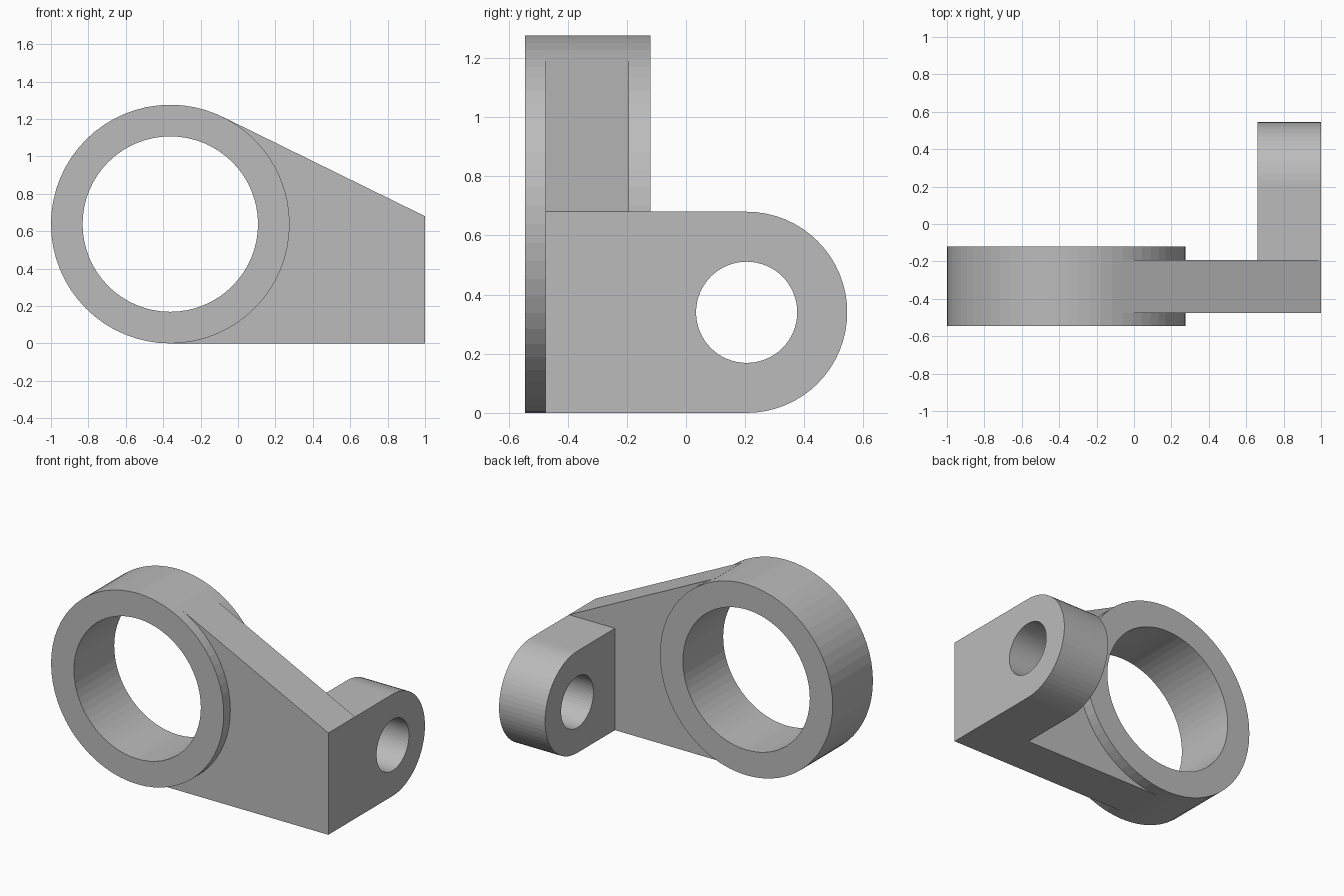
import bpy, bmesh
from math import sin, cos, pi, atan2, acos, hypot
from mathutils import Vector

if "Cube" in bpy.data.objects:
    bpy.data.objects.remove(bpy.data.objects["Cube"])

steel = bpy.data.materials.new("plain grey")
steel.diffuse_color = (0.5, 0.5, 0.5, 1)
steel.use_nodes = True
steel.node_tree.nodes["Principled BSDF"].inputs["Base Color"].default_value = steel.diffuse_color


def arc(cu, cv, r, a0=0.0, a1=2 * pi, n=64):
    """Points on an arc; a full circle leaves out its repeated end point."""
    full = abs(a1 - a0) > 2 * pi - 1e-6
    return [(cu + r * cos(a0 + (a1 - a0) * i / n), cv + r * sin(a0 + (a1 - a0) * i / n))
            for i in range(n if full else n + 1)]


def prism(name, loops, place, sweep):
    """Fill an outline with optional hole, then extrude it along sweep."""
    bm = bmesh.new()
    edges = []
    for loop in loops:
        vs = [bm.verts.new(place(u, v)) for u, v in loop]
        edges += [bm.edges.new((a, b)) for a, b in zip(vs, vs[1:] + vs[:1])]
    bmesh.ops.triangle_fill(bm, edges=edges, use_beauty=True)
    res = bmesh.ops.extrude_face_region(bm, geom=bm.faces[:], use_keep_orig=True)
    bmesh.ops.translate(bm, verts=[g for g in res["geom"] if isinstance(g, bmesh.types.BMVert)],
                        vec=Vector(sweep))
    bmesh.ops.recalc_face_normals(bm, faces=bm.faces[:])
    me = bpy.data.meshes.new(name)
    bm.to_mesh(me)
    bm.free()
    me.materials.append(steel)
    ob = bpy.data.objects.new(name, me)
    bpy.context.collection.objects.link(ob)
    return ob


CX, R = -0.362, 0.638     # ring centre and outer radius (it rests on the ground)
H = 0.68                  # lug height

# Large bearing ring, axis along y
prism("bearing_ring", [arc(CX, R, R), arc(CX, R, 0.469)],
      lambda u, v: (u, -0.545, v), (0, 0.425, 0))

# Tapered web, tangent to the ring and ending inside its wall
dx, dz = 1 - CX, H - R
top = atan2(dz, dx) + acos(R / hypot(dx, dz))
outline = [(CX, 0), (1, 0), (1, H), (CX + R * cos(top), R + R * sin(top))]
outline += arc(CX, R, 0.56, top, -pi / 2, 32)
web = prism("web_and_lug", [outline], lambda u, v: (u, -0.475, v), (0, 0.282, 0))

# Rounded lug with a cross hole, axis along x
lug_outline = [(-0.33, H), (-0.33, 0)] + arc(0.205, H / 2, H / 2, -pi / 2, pi / 2, 32)
lug = prism("lug_tool", [lug_outline, arc(0.205, H / 2, 0.171)],
            lambda u, v: (0.66, u, v), (0.34, 0, 0))

# Merge the lug into the web
mod = web.modifiers.new("join_lug", 'BOOLEAN')
mod.operation = 'UNION'
mod.solver = 'EXACT'
mod.object = lug
bpy.context.view_layer.objects.active = web
bpy.ops.object.modifier_apply(modifier=mod.name)
bpy.data.objects.remove(lug, do_unlink=True)
